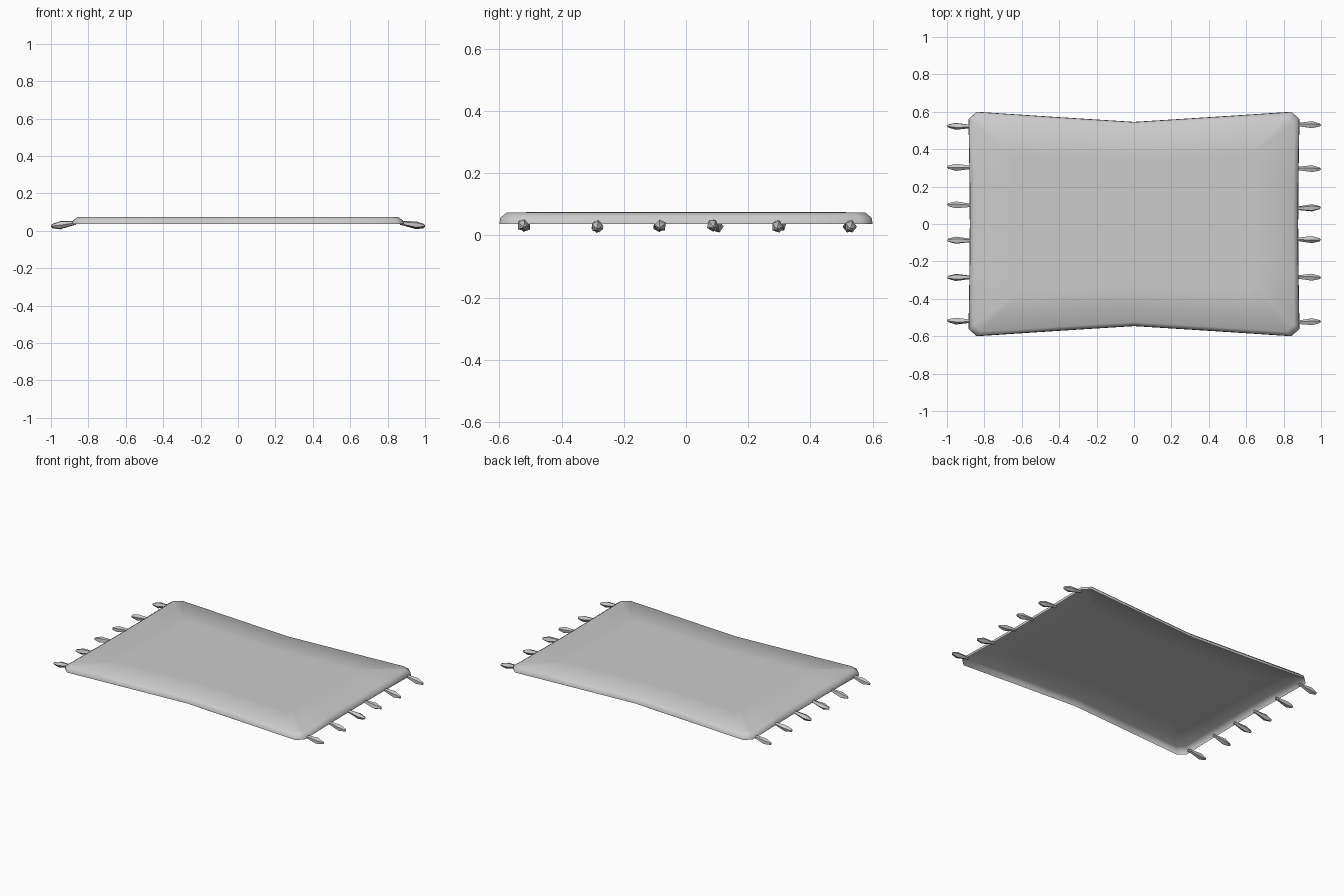
import bpy, bmesh, math, random
from mathutils import Vector

if "Cube" in bpy.data.objects:
    bpy.data.objects.remove(bpy.data.objects["Cube"])

random.seed(4)


def make_object(name, bm, angle):
    mesh = bpy.data.meshes.new(name)
    bm.to_mesh(mesh)
    bm.free()
    ob = bpy.data.objects.new(name, mesh)
    bpy.context.collection.objects.link(ob)
    bpy.ops.object.select_all(action='DESELECT')
    ob.select_set(True)
    bpy.context.view_layer.objects.active = ob
    bpy.ops.object.shade_smooth_by_angle(angle=math.radians(angle))
    return ob


def bridge(bm, a, b):
    n = len(a)
    for i in range(n):
        j = (i + 1) % n
        bm.faces.new((a[i], a[j], b[j], b[i]))


# Rug: waisted outline with clipped corners, open underneath
quarter = [(0.878, 0), (0.88, 0.28), (0.885, 0.56), (0.842, 0.6), (0.43, 0.573), (0, 0.546)]
outline = quarter + [(-x, y) for x, y in quarter[-2::-1]]
outline += [(x, -y) for x, y in outline[-2:0:-1]]
bm = bmesh.new()
rings = []
# (x scale, y scale, height) for each loop from hem to centre
for sx, sy, z in [(1, 1, 0.037), (0.997, 0.996, 0.056), (0.968, 0.96, 0.074), (0.72, 0.6, 0.075)]:
    rings.append([bm.verts.new((x * sx, y * sy, z)) for x, y in outline])
for a, b in zip(rings, rings[1:]):
    bridge(bm, a, b)
bm.faces.new(rings[-1])
make_object("rug", bm, 80)

# Tassels: five-sided spindles along both short ends
tassel_y = {1: (0.53, 0.295, 0.085, -0.082, -0.285, -0.525),
            -1: (0.523, 0.303, 0.10, -0.088, -0.285, -0.518)}
profile = [(0.865, 0.009, 0.041), (0.885, 0.011, 0.040), (0.952, 0.020, 0.030), (0.993, 0.009, 0.026)]
for side, ys in tassel_y.items():
    for k, y in enumerate(ys):
        bm = bmesh.new()
        drift = random.uniform(-0.006, 0.006)
        droop = random.uniform(-0.004, 0.004)
        spin = random.uniform(0, math.tau)
        rings = []
        for i, (x, r, z) in enumerate(profile):
            t = i / 3
            rings.append([bm.verts.new((side * x,
                                        y + drift * (t - 0.5) + r * math.cos(spin + math.tau * s / 5),
                                        z + droop * t + r * math.sin(spin + math.tau * s / 5)))
                          for s in range(5)])
        for a, b in zip(rings, rings[1:]):
            bridge(bm, a, b)
        # rounded point at the free end
        tip = bm.verts.new((side * 1.0, y + drift * 0.5, 0.026 + droop))
        last = rings[-1]
        for s in range(5):
            bm.faces.new((last[s], last[(s + 1) % 5], tip))
        bm.faces.new(rings[0][::-1])
        bmesh.ops.recalc_face_normals(bm, faces=bm.faces)
        # keep everything on or above the ground
        for v in bm.verts:
            v.co.z = max(v.co.z, 0.0)
        make_object(f"tassel_{'right' if side > 0 else 'left'}_{k + 1}", bm, 30)
